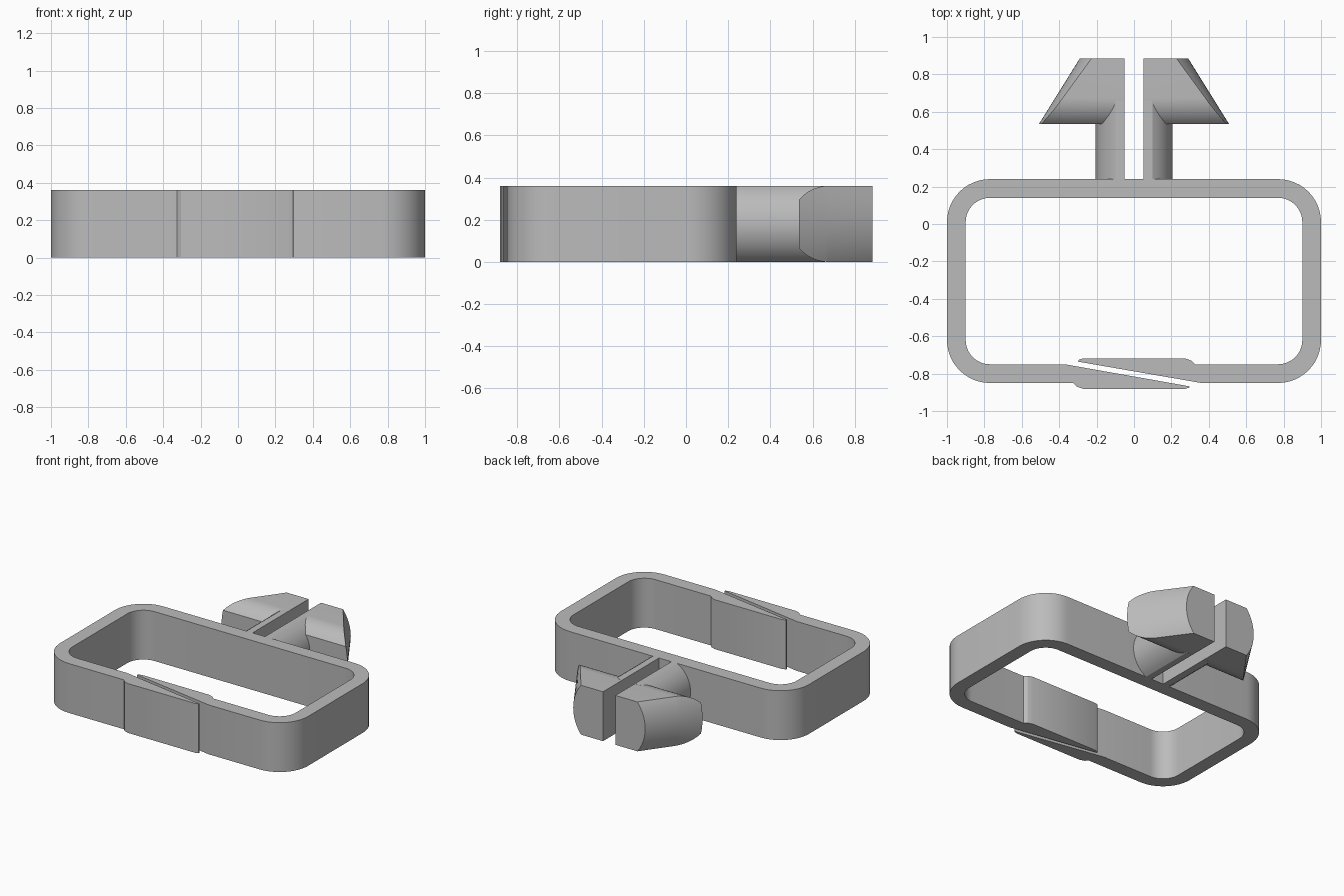
import bpy, bmesh, math

if "Cube" in bpy.data.objects:
    bpy.data.objects.remove(bpy.data.objects["Cube"])

H = 0.36          # overall height
MID = H / 2       # axis height of the round stem and head
grey = bpy.data.materials.new("plain grey")
grey.diffuse_color = (0.5, 0.5, 0.5, 1)
grey.use_nodes = True
grey.node_tree.nodes["Principled BSDF"].inputs["Base Color"].default_value = grey.diffuse_color


def finish(name, bm):
    bmesh.ops.recalc_face_normals(bm, faces=bm.faces[:])
    me = bpy.data.meshes.new(name)
    bm.to_mesh(me)
    bm.free()
    me.materials.append(grey)
    ob = bpy.data.objects.new(name, me)
    bpy.context.collection.objects.link(ob)
    bpy.ops.object.select_all(action='DESELECT')
    ob.select_set(True)
    bpy.context.view_layer.objects.active = ob
    bpy.ops.object.shade_smooth_by_angle(angle=math.radians(25))
    return ob


def corners(r, n=12):
    """Four rounded corners, counter-clockwise from lower right to lower left."""
    pts = []
    for cx, cy, start in ((0.77, -0.62, -90), (0.77, 0.01, 0),
                          (-0.77, 0.01, 90), (-0.77, -0.62, 180)):
        for i in range(n + 1):
            a = math.radians(start + 90 * i / n)
            pts.append((cx + r * math.cos(a), cy + r * math.sin(a)))
    return pts


# Split ring: one C-shaped outline whose ends overlap along a diagonal slit
outline = [(0.36, -0.85)] + corners(0.23)
outline += [(-0.325, -0.85), (-0.305, -0.87), (-0.27, -0.882), (0.27, -0.882),
            (0.295, -0.875), (0.297, -0.868), (-0.37, -0.75)]
outline += corners(0.13)[::-1]
outline += [(0.325, -0.75), (0.305, -0.73), (0.27, -0.718), (-0.27, -0.718),
            (-0.297, -0.727), (-0.299, -0.736)]
bm = bmesh.new()
face = bm.faces.new([bm.verts.new((x, y, 0)) for x, y in outline])
top = bmesh.ops.extrude_face_region(bm, geom=[face])
bmesh.ops.translate(bm, vec=(0, 0, H),
                    verts=[v for v in top['geom'] if isinstance(v, bmesh.types.BMVert)])
finish("split_ring", bm)


def half_round(name, stations, n=12):
    """Loft circle slices (y, radius, half height) cut flat at the slot, mirrored in x."""
    bm = bmesh.new()
    rings = []
    for y, r, h in stations:
        zs = [h * j / n for j in range(-n, n + 1)]
        pts = [(0.05, -h)] + [(math.sqrt(r * r - z * z), z) for z in zs] + [(0.05, h)]
        rings.append([bm.verts.new((x, y, MID + z)) for x, z in pts])
    for a, b in zip(rings, rings[1:]):
        for i in range(len(a)):
            k = (i + 1) % len(a)
            bm.faces.new((a[i], a[k], b[k], b[i]))
    bm.faces.new(rings[0])
    bm.faces.new(rings[-1])
    ob = finish(name, bm)
    ob.modifiers.new("mirror", 'MIRROR')


# Slotted round stem
half_round("clip_stem", [(0.24, 0.205, MID), (0.66, 0.205, MID)])

# Tapered barbed head with rounded lower lips
Y0, Y1, YR = 0.535, 0.885, 0.675
ys = [Y0 + (YR - Y0) * i / 10 for i in range(11)] + [Y1]
half_round("clip_head", [(y, 0.508 + (0.29 - 0.508) * (y - Y0) / (Y1 - Y0),
                          math.sqrt(MID ** 2 - max(0, YR - y) ** 2)) for y in ys])
